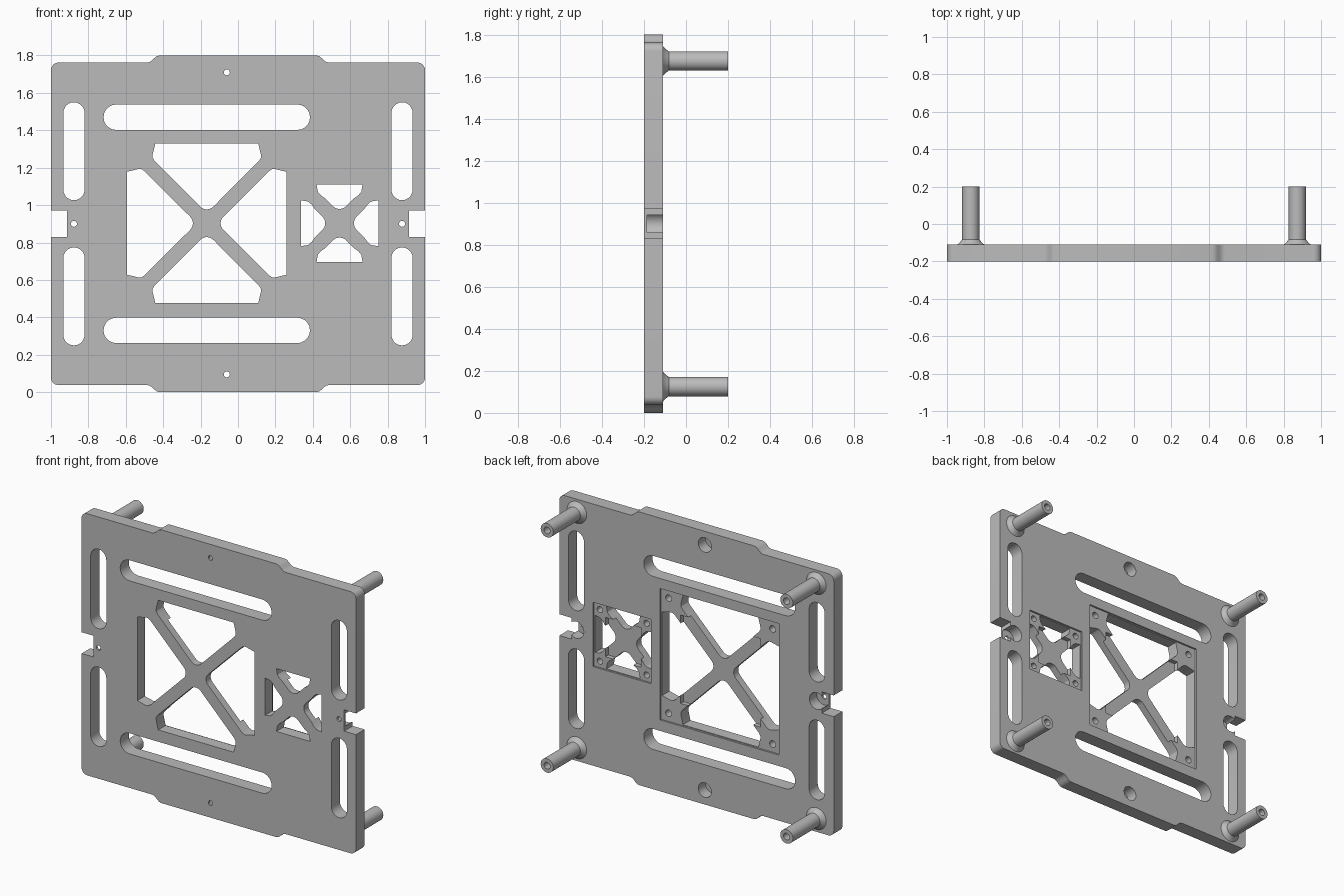
import bpy, bmesh, math

if "Cube" in bpy.data.objects:
    bpy.data.objects.remove(bpy.data.objects["Cube"])

FRONT, BACK = -0.2, -0.11
MID = 0.9

grey = bpy.data.materials.new("plain_grey")
grey.use_nodes = True
grey.diffuse_color = (0.5, 0.5, 0.5, 1)
grey.node_tree.nodes["Principled BSDF"].inputs["Base Color"].default_value = (0.5, 0.5, 0.5, 1)


def finish(bm, name):
    bmesh.ops.recalc_face_normals(bm, faces=bm.faces)
    mesh = bpy.data.meshes.new(name)
    bm.to_mesh(mesh)
    bm.free()
    mesh.materials.append(grey)
    ob = bpy.data.objects.new(name, mesh)
    bpy.context.collection.objects.link(ob)
    return ob


def prism(name, pts, y0, y1):
    """Extrude an x-z outline from y0 to y1."""
    bm = bmesh.new()
    face = bm.faces.new([bm.verts.new((x, y0, z)) for x, z in pts])
    ext = bmesh.ops.extrude_face_region(bm, geom=[face])
    for v in ext["geom"]:
        if isinstance(v, bmesh.types.BMVert):
            v.co.y = y1
    return finish(bm, name)


def arc(cx, cz, r, a0, a1, n=10):
    return [(cx + r * math.cos(math.radians(a0 + (a1 - a0) * i / n)),
             cz + r * math.sin(math.radians(a0 + (a1 - a0) * i / n))) for i in range(n + 1)]


def select_only(ob):
    bpy.ops.object.select_all(action="DESELECT")
    ob.select_set(True)
    bpy.context.view_layer.objects.active = ob


# Plate outline: one quadrant, mirrored
quad = [(0.42, 0.9), (0.435, 0.896), (0.447, 0.886), (0.46, 0.873), (0.472, 0.865), (0.487, 0.862)]
quad += arc(0.96, 0.822, 0.04, 90, 0, 8)
half = quad + [(x, -z) for x, z in reversed(quad)]
outline = half + [(-x, z) for x, z in reversed(half)]
plate = prism("mounting_plate", [(x, z + MID) for x, z in outline], FRONT, BACK)


def cut(pts, y0=FRONT - 0.1, y1=BACK + 0.1):
    cutter = prism("cutter", pts, y0, y1)
    select_only(plate)
    mod = plate.modifiers.new("cut", "BOOLEAN")
    mod.operation = "DIFFERENCE"
    mod.solver = "EXACT"
    mod.object = cutter
    bpy.ops.object.modifier_apply(modifier=mod.name)
    bpy.data.objects.remove(cutter)


def box(cx, cz, hx, hz):
    return [(cx - hx, cz - hz), (cx + hx, cz - hz), (cx + hx, cz + hz), (cx - hx, cz + hz)]


def circle(cx, cz, r, n=28):
    return arc(cx, cz, r, 0, 360, n)[:-1]


# Long rounded slots
for side in (-1, 1):
    z = MID + side * 0.57
    cut(arc(0.317, z, 0.068, -90, 90) + arc(-0.651, z, 0.068, 90, 270))
    for x in (-0.877, 0.877):
        zc = MID + side * 0.388
        cut(arc(x, zc + 0.205, 0.057, 0, 180) + arc(x, zc - 0.205, 0.057, 180, 360))


def cross_window(cx, cz, size, pocket, arm, wall, inner, hole_at, hole_r):
    """Square window with a diagonal cross and four screw pads."""
    # Shallow pocket at the back, then a deeper one behind the arms
    cut(box(cx, cz, pocket, pocket), BACK - 0.012)
    cut(box(cx, cz, inner, inner), BACK - 0.042)
    # Four openings between the arms
    r = 0.05
    right = arc(0, arm + r * math.sqrt(2), r, -90, -45, 6) + wall
    tri = right + [(-x, z) for x, z in reversed(right[1:])]
    for k in range(4):
        c, s = round(math.cos(k * math.pi / 2)), round(math.sin(k * math.pi / 2))
        cut([(cx + c * u - s * v, cz + s * u + c * v) for u, v in tri])
    # Blind screw holes in the pads
    for sx in (-1, 1):
        for sz in (-1, 1):
            cut(circle(cx + sx * hole_at, cz + sz * hole_at, hole_r, 20), FRONT + 0.02)


cross_window(-0.167, 0.903, 0.427, 0.433, 0.0535,
             [(0.28, 0.334), (0.289, 0.35), (0.29, 0.365), (0.275, 0.427)],
             0.291, 0.379, 0.022)
cross_window(0.543, 0.903, 0.207, 0.212, 0.056,
             [(0.078, 0.134), (0.1, 0.149), (0.116, 0.168), (0.123, 0.207)],
             0.13, 0.17, 0.02)

# Side notches, then counterbored screw holes
for x in (-1, 1):
    cut(box(x, MID, 0.087, 0.07))
for x, z in ((-0.06, 1.71), (-0.06, 0.095), (-0.877, MID), (0.877, MID)):
    cut(circle(x, z, 0.055 if abs(x) > 0.5 else 0.048), FRONT + 0.014)
    cut(circle(x, z, 0.016, 20))

select_only(plate)
bpy.ops.object.shade_smooth_by_angle(angle=math.radians(25))


# Hollow standoff posts with a flared foot
def post(name, cx, cz, n=32):
    flare = [(0.072 - 0.026 * t, BACK + 0.028 * t ** 1.3) for t in (0, 0.33, 0.67, 1)]
    profile = [(0, BACK - 0.01), (0.072, BACK - 0.01)] + flare
    profile += [(0.046, 0.2), (0.022, 0.2), (0.022, 0.03), (0, 0.03)]
    bm = bmesh.new()
    verts = [bm.verts.new((cx + r, y, cz)) for r, y in profile]
    edges = [bm.edges.new(pair) for pair in zip(verts, verts[1:])]
    bmesh.ops.spin(bm, geom=verts + edges, cent=(cx, 0, cz), axis=(0, 1, 0),
                   angle=math.tau, steps=n)
    bmesh.ops.remove_doubles(bm, verts=bm.verts, dist=0.0005)
    ob = finish(bm, name)
    select_only(ob)
    bpy.ops.object.shade_smooth_by_angle(angle=math.radians(25))


for x, side in ((0.873, "left"), (-0.873, "right")):
    for z, level in ((0.125, "lower"), (1.675, "upper")):
        post(f"{level}_{side}_post", x, z)
